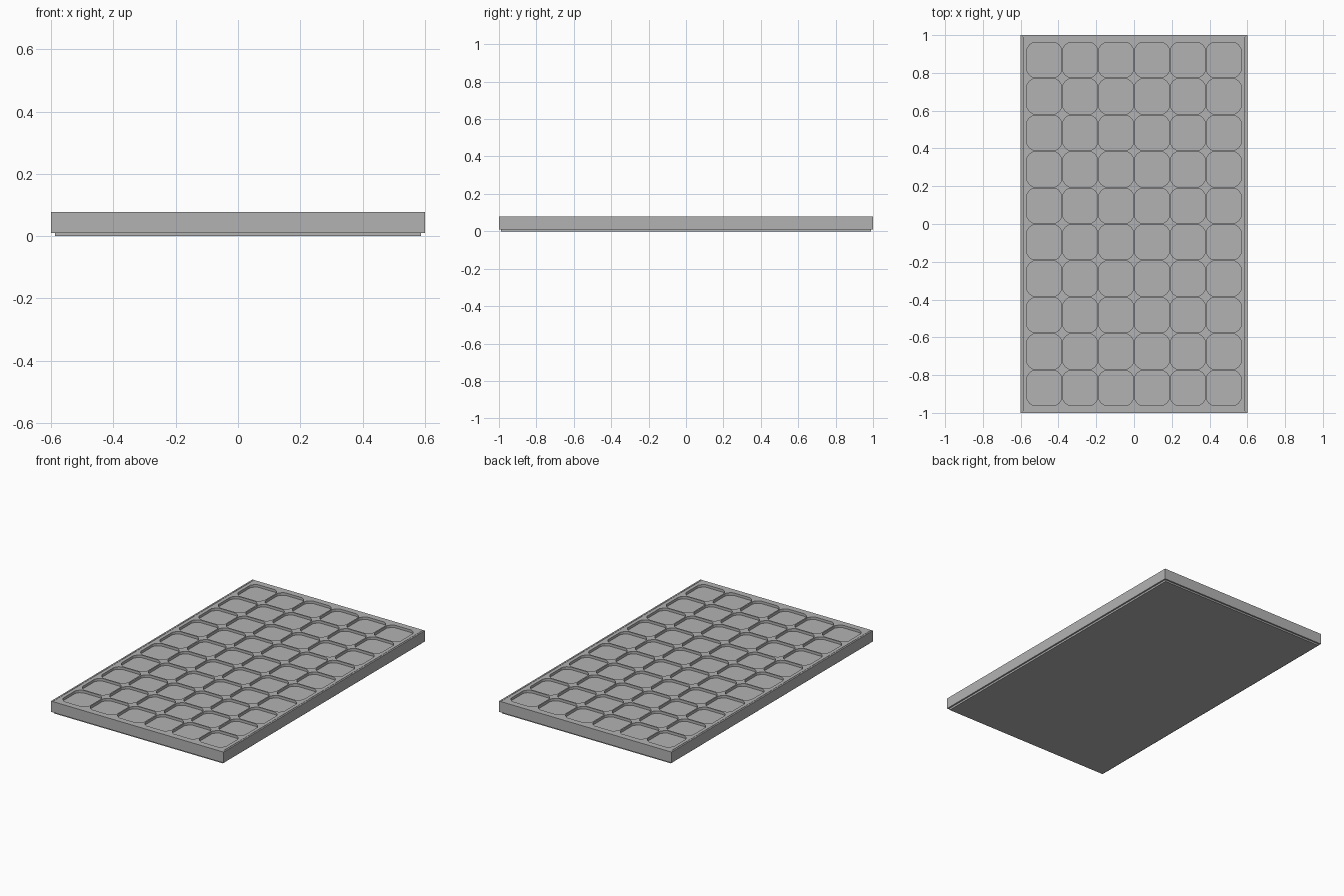
import bpy, bmesh

if "Cube" in bpy.data.objects:
    bpy.data.objects.remove(bpy.data.objects["Cube"])

COLS, ROWS = 6, 10
PX, PY = 0.19, 0.193           # cell pitch
GAP, CUT, DEPTH = 0.004, 0.032, 0.016
TOP = 0.078

grey = bpy.data.materials.new("dark_grey")
grey.diffuse_color = (0.45, 0.45, 0.45, 1)
grey.use_nodes = True
grey.node_tree.nodes["Principled BSDF"].inputs["Base Color"].default_value = grey.diffuse_color


def finish(name, bm):
    bmesh.ops.remove_doubles(bm, verts=bm.verts, dist=1e-5)
    me = bpy.data.meshes.new(name)
    bm.to_mesh(me)
    bm.free()
    me.materials.append(grey)
    ob = bpy.data.objects.new(name, me)
    bpy.context.collection.objects.link(ob)
    return ob


def face(bm, pts):
    return bm.faces.new([bm.verts.new(p) for p in pts])


def rect(x, y, z):
    return [(-x, -y, z), (x, -y, z), (x, y, z), (-x, y, z)]


def bridge(bm, a, b):
    # quads between two matching closed loops
    n = len(a)
    for i in range(n):
        j = (i + 1) % n
        face(bm, [a[i], a[j], b[j], b[i]])


# Outer frame: a thin rectangular ring
bm = bmesh.new()
loops = [rect(0.6, 1.0, 0.01), rect(0.6, 1.0, TOP),
         rect(0.59, 0.99, TOP), rect(0.59, 0.99, 0.01)]
for i in range(4):
    bridge(bm, loops[i], loops[(i + 1) % 4])
finish("frame", bm)

# Inner panel: closed slab with round-cornered pockets in its top
bm = bmesh.new()
base, rim = rect(0.588, 0.99, 0.0), rect(0.588, 0.99, TOP)
face(bm, base[::-1])
bridge(bm, base, rim)
bridge(bm, rim, rect(COLS * PX / 2, ROWS * PY / 2, TOP))
hx, hy = PX / 2, PY / 2
ox, oy = hx - GAP, hy - GAP
M = CUT * 0.4                  # corner mid point, slightly outside the chamfer
corners = ((-1, -1), (1, -1), (1, 1), (-1, 1))
for c in range(COLS):
    for r in range(ROWS):
        x = (c - (COLS - 1) / 2) * PX
        y = (r - (ROWS - 1) / 2) * PY
        square = [(x + sx * hx, y + sy * hy, TOP) for sx, sy in corners]
        outline = []
        for sx, sy in corners:
            arc = [(ox, oy - CUT), (ox - M, oy - M), (ox - CUT, oy)]
            if sx * sy < 0:
                arc.reverse()
            outline += [(x + sx * ax * 1.0, y + sy * ay) for ax, ay in arc]
        # outline runs counter-clockwise, three points per corner
        up = [(*p, TOP) for p in outline]
        low = [(*p, TOP - DEPTH) for p in outline]
        for k in range(4):
            n = (k + 1) % 4
            face(bm, [square[k], square[n], up[3 * n], up[3 * k + 2]])
            face(bm, [square[k], up[3 * k + 2], up[3 * k + 1]])
            face(bm, [square[k], up[3 * k + 1], up[3 * k]])
        bridge(bm, up, low)
        face(bm, low)
finish("cell_panel", bm)
